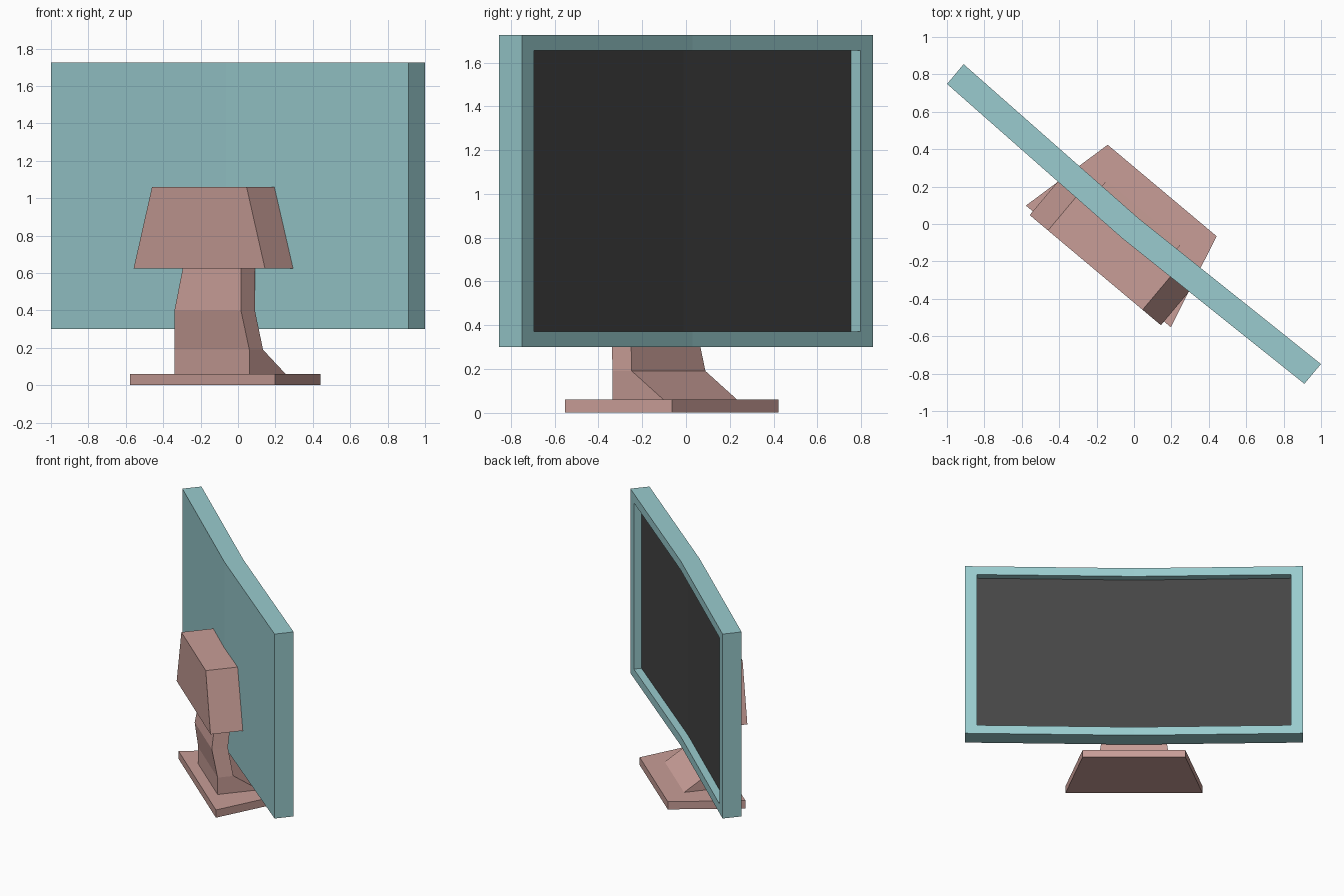
import bpy, bmesh, math

if "Cube" in bpy.data.objects:
    bpy.data.objects.remove(bpy.data.objects["Cube"])

TURN = math.radians(-40)   # whole model is turned about z
HALF_W, BEND = 1.247, 0.03  # panel half width, depth of the centre fold


def material(name, rgb):
    m = bpy.data.materials.new(name)
    m.diffuse_color = (*rgb, 1)
    m.use_nodes = True
    m.node_tree.nodes["Principled BSDF"].inputs["Base Color"].default_value = m.diffuse_color
    return m


teal = material("casing_teal", (0.32, 0.60, 0.62))
pink = material("stand_pink", (0.58, 0.34, 0.31))
dark = material("screen_dark", (0.06, 0.06, 0.06))


def loft(name, rings, mat, cap_start=True, cap_end=True):
    """Join equal-length rings of points with flat quads and optional caps."""
    bm = bmesh.new()
    vr = [[bm.verts.new(p) for p in r] for r in rings]
    n = len(rings[0])

    def cap(r):
        if n == 6:   # folded panel ring: one quad per half
            bm.faces.new((r[0], r[1], r[4], r[5]))
            bm.faces.new((r[1], r[2], r[3], r[4]))
        else:
            bm.faces.new(r)

    for a, b in zip(vr, vr[1:]):
        for i in range(n):
            j = (i + 1) % n
            bm.faces.new((a[i], a[j], b[j], b[i]))
    if cap_start:
        cap(vr[0])
    if cap_end:
        cap(vr[-1])
    bmesh.ops.recalc_face_normals(bm, faces=bm.faces)
    me = bpy.data.meshes.new(name)
    bm.to_mesh(me)
    bm.free()
    me.materials.append(mat)
    ob = bpy.data.objects.new(name, me)
    ob.rotation_euler.z = TURN
    bpy.context.collection.objects.link(ob)
    return ob


def panel_ring(w, z0, z1, v):
    """Rectangle with a fold at its middle."""
    pts = [(-w, z0), (0, z0), (w, z0), (w, z1), (0, z1), (-w, z1)]
    return [(u, v - BEND * (1 - abs(u) / HALF_W), z) for u, z in pts]


def slab(z, back_w, front_w, v0, v1):
    """Horizontal four-sided ring, half widths at back and front."""
    return [(-back_w, v0, z), (back_w, v0, z), (front_w, v1, z), (-front_w, v1, z)]


# Casing with recessed opening, and the folded screen
opening = panel_ring(1.16, 0.37, 1.655, 0.014)
loft("casing", [panel_ring(HALF_W, 0.30, 1.725, -0.069),
                panel_ring(HALF_W, 0.30, 1.725, 0.069),
                panel_ring(1.16, 0.37, 1.655, 0.069),
                opening], teal, cap_end=False)
screen = loft("screen", [opening], dark, cap_end=False)
screen.data.flip_normals() if screen.data.polygons[0].normal.y < 0 else None

# Stand: base plate, kinked neck, rear housing
loft("base_plate", [slab(0, 0.506, 0.38, -0.296, 0.234),
                    slab(0.06, 0.506, 0.38, -0.296, 0.234)], pink)
loft("neck", [slab(z, w, w, v0, v1) for z, w, v0, v1 in (
    (0.06, 0.262, -0.218, 0.084),
    (0.19, 0.262, -0.218, -0.104),
    (0.40, 0.232, -0.252, -0.136),
    (0.63, 0.202, -0.217, -0.10))], pink)
loft("rear_housing", [slab(0.625, 0.458, 0.458, -0.322, -0.07),
                      slab(1.06, 0.33, 0.33, -0.322, -0.07)], pink)
